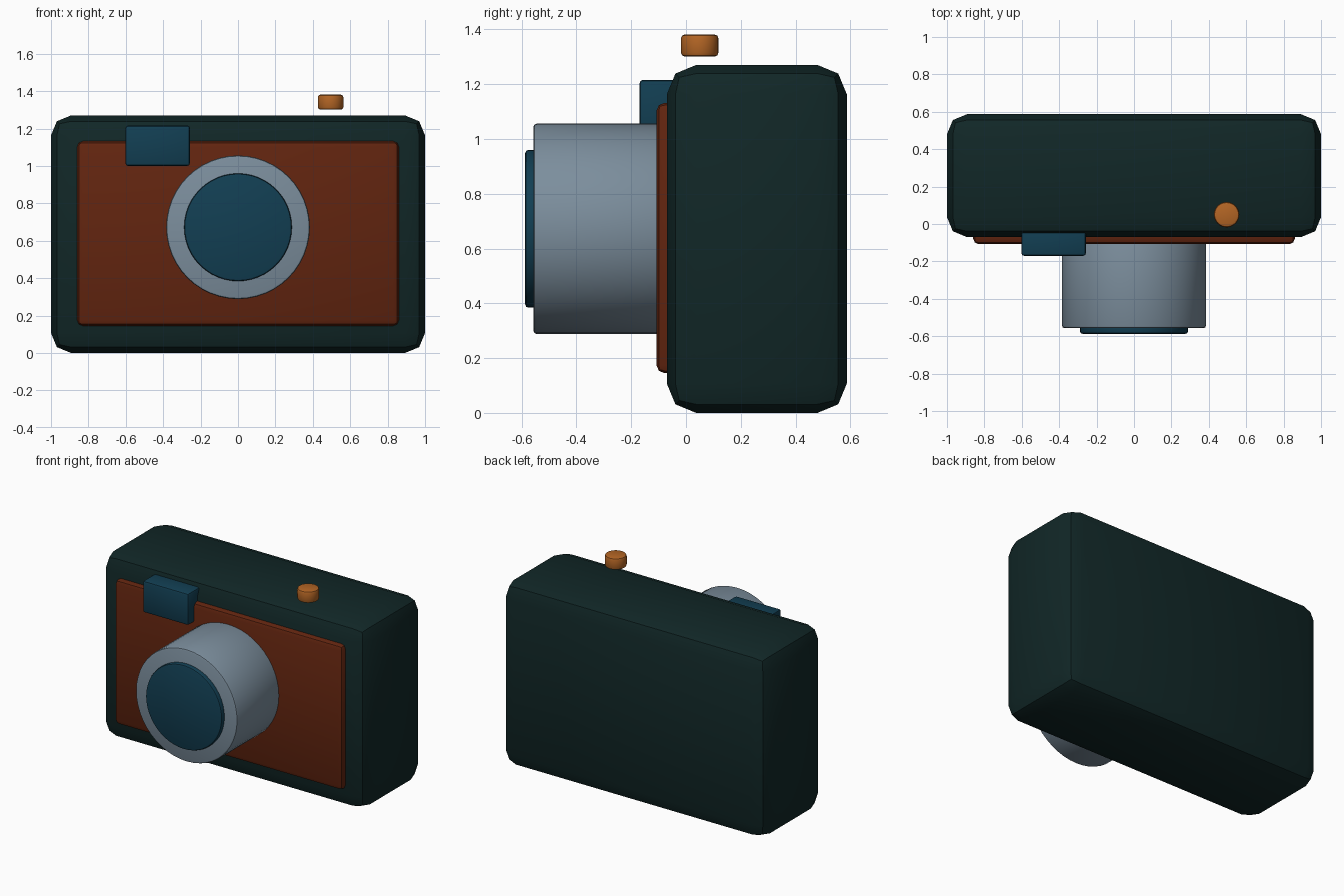
import bpy, math

if "Cube" in bpy.data.objects:
    bpy.data.objects.remove(bpy.data.objects["Cube"])


def material(name, rgb):
    m = bpy.data.materials.new(name)
    m.diffuse_color = (*rgb, 1)
    m.use_nodes = True
    m.node_tree.nodes["Principled BSDF"].inputs["Base Color"].default_value = m.diffuse_color
    return m


dark_green = material("dark_green", (0.0055, 0.020, 0.020))
rust = material("rust_leather", (0.122, 0.018, 0.0048))
steel = material("grey_metal", (0.20, 0.27, 0.335))
blue = material("deep_blue_glass", (0.006, 0.049, 0.086))
orange = material("orange_button", (0.45, 0.13, 0.018))


def finish(name, mat, bevel, segments):
    """Name, colour, bevel and shade the active object."""
    ob = bpy.context.object
    ob.name = name
    ob.data.materials.append(mat)
    bpy.ops.object.transform_apply(location=False, rotation=True, scale=True)
    mod = ob.modifiers.new("soft_edges", "BEVEL")
    mod.width, mod.segments = bevel, segments
    mod.limit_method = "ANGLE"
    mod.angle_limit = math.radians(40)
    bpy.ops.object.modifier_apply(modifier=mod.name)
    bpy.ops.object.shade_smooth_by_angle(angle=math.radians(30))
    return ob


def box(name, mat, x, y, z, bevel, segments=2):
    lo, hi = zip(x, y, z)
    bpy.ops.mesh.primitive_cube_add(
        size=1, location=[(a + b) / 2 for a, b in zip(lo, hi)])
    bpy.context.object.scale = [b - a for a, b in zip(lo, hi)]
    return finish(name, mat, bevel, segments)


def cylinder(name, mat, centre, radius, depth, bevel, forward=False, sides=48):
    bpy.ops.mesh.primitive_cylinder_add(
        vertices=sides, radius=radius, depth=depth, location=centre,
        rotation=(math.pi / 2 if forward else 0, 0, 0))
    return finish(name, mat, bevel, 2)


# Main housing and leather front plate
box("body", dark_green, (-1, 1), (-0.07, 0.587), (0, 1.27), 0.107)
box("front_panel", rust, (-0.86, 0.86), (-0.108, 0.0), (0.145, 1.132), 0.03)

# Lens barrel and glass
cylinder("lens_barrel", steel, (0, -0.302, 0.672), 0.384, 0.51, 0.012, True)
cylinder("lens_glass", blue, (0, -0.557, 0.672), 0.288, 0.06, 0.012, True)

# Viewfinder block
box("viewfinder", blue, (-0.602, -0.257), (-0.17, 0.0), (1.0, 1.216), 0.014)

# Shutter button hovering over the top
cylinder("shutter_button", orange, (0.495, 0.05, 1.341), 0.068, 0.08, 0.013, sides=32)
